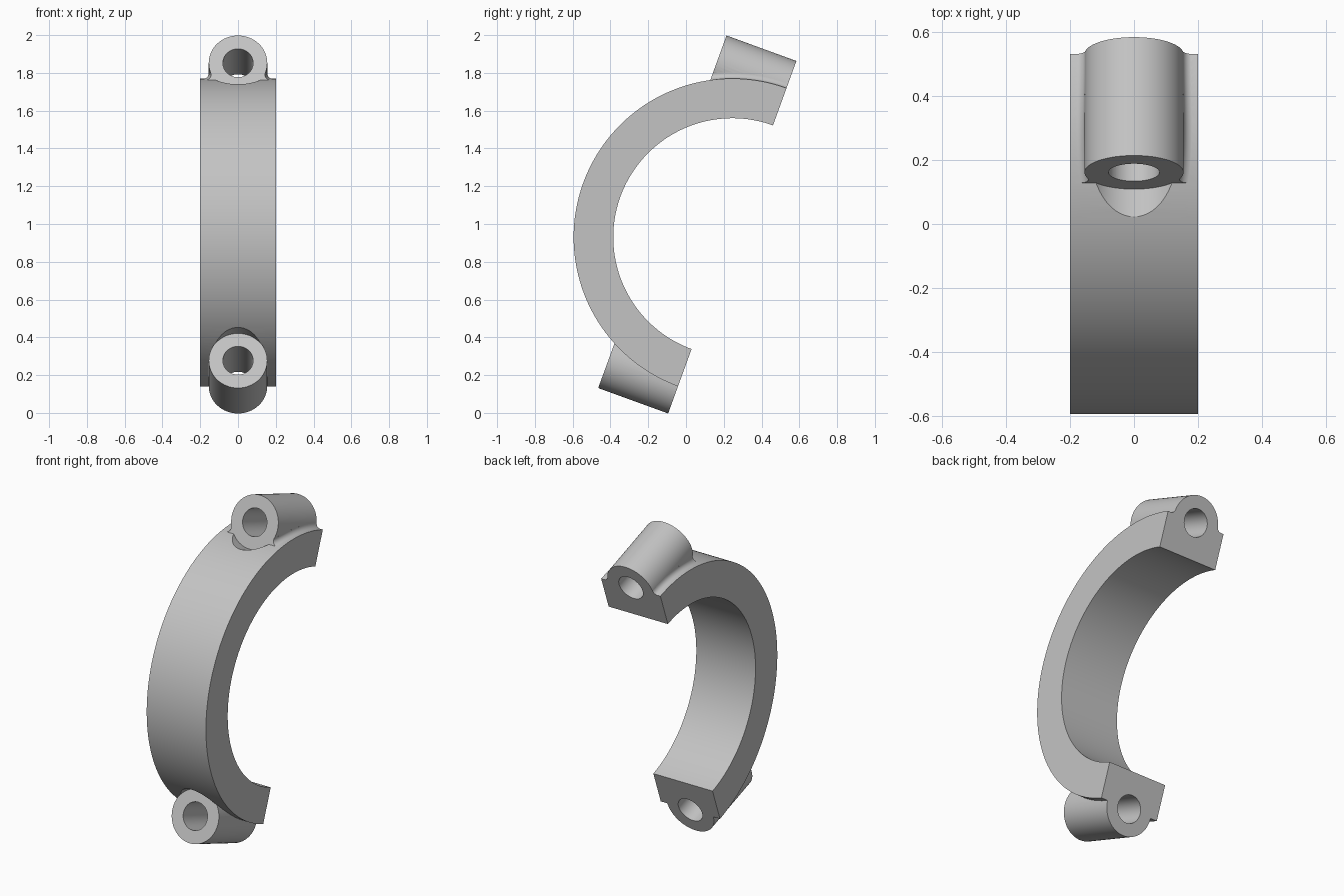
import bpy
import bmesh
from math import sin, cos, pi, sqrt, atan2, radians
from mathutils import Matrix, Vector

if "Cube" in bpy.data.objects:
    bpy.data.objects.remove(bpy.data.objects["Cube"])

# Working frame: y is the bolt direction, z runs along the split plane
R_OUT, R_IN, HALF_W = 0.84, 0.63, 0.2
BOSS_R, HOLE_R, BOSS_LEN, BOSS_Z = 0.155, 0.08, 0.394, 0.838
FILLET_R = 0.03
PLACE = Matrix.Translation((0, 0.245, 0.93)) @ Matrix.Rotation(radians(-20), 4, 'X')

grey = bpy.data.materials.new("plain grey")
grey.use_nodes = True
colour = (0.55, 0.55, 0.55, 1)
grey.diffuse_color = colour
grey.node_tree.nodes["Principled BSDF"].inputs["Base Color"].default_value = colour


def loft(name, sections):
    """Closed solid through a list of matching point loops."""
    bm = bmesh.new()
    loops = [[bm.verts.new(p) for p in s] for s in sections]
    n = len(loops[0])
    for a, b in zip(loops, loops[1:]):
        for i in range(n):
            j = (i + 1) % n
            bm.faces.new((a[i], a[j], b[j], b[i]))
    bm.faces.new(loops[0])
    bm.faces.new(loops[-1])
    bmesh.ops.recalc_face_normals(bm, faces=bm.faces)
    mesh = bpy.data.meshes.new(name)
    bm.to_mesh(mesh)
    bm.free()
    mesh.materials.append(grey)
    ob = bpy.data.objects.new(name, mesh)
    bpy.context.collection.objects.link(ob)
    return ob


def rod(name, radius, y0, y1, z, n=64):
    ring = [(radius * cos(2 * pi * i / n), z + radius * sin(2 * pi * i / n)) for i in range(n)]
    return loft(name, [[(x, y, h) for x, h in ring] for y in (y0, y1)])


def combine(target, tool, operation):
    mod = target.modifiers.new(operation.title(), 'BOOLEAN')
    mod.operation, mod.object, mod.solver = operation, tool, 'EXACT'
    bpy.context.view_layer.objects.active = target
    bpy.ops.object.modifier_apply(modifier=mod.name)
    bpy.data.objects.remove(tool)


def fillet_section(y, steps=8):
    """Cross-section of the blend between boss and band at one station."""
    surface = sqrt(R_OUT ** 2 - y ** 2) - 0.0005
    rise = surface + FILLET_R - BOSS_Z
    cx = sqrt((BOSS_R + FILLET_R) ** 2 - rise ** 2)
    start, end = -pi / 2, -pi + atan2(rise, cx)
    side = [(cx, surface - 0.05)]
    for i in range(steps + 1):
        a = start + (end - start) * i / steps
        side.append((cx + FILLET_R * cos(a), surface + FILLET_R + FILLET_R * sin(a)))
    outline = side + [(-x, z) for x, z in reversed(side)]
    return [(x, y, z) for x, z in outline]


# Half-ring band
ARC = 96
angles = [pi / 2 + pi * i / ARC for i in range(ARC + 1)]
profile = [(R_OUT * cos(a), R_OUT * sin(a)) for a in angles]
profile += [(R_IN * cos(a), R_IN * sin(a)) for a in reversed(angles)]
clamp = loft("half_ring_clamp", [[(x, y, z) for y, z in profile] for x in (-HALF_W, HALF_W)])

# Bolt bosses, with a blend along the upper one
for side in (1, -1):
    combine(clamp, rod("boss", BOSS_R, -BOSS_LEN, 0, side * BOSS_Z), 'UNION')
stations = [-BOSS_LEN * (1 - i / 16) for i in range(17)]
combine(clamp, loft("boss_fillet", [fillet_section(y) for y in stations]), 'UNION')

# Bolt-head recesses in the band and through holes
for side in (1, -1):
    combine(clamp, rod("recess", BOSS_R - 0.002, -0.65, -BOSS_LEN, side * BOSS_Z), 'DIFFERENCE')
    combine(clamp, rod("bolt_hole", HOLE_R, -0.7, 0.1, side * BOSS_Z), 'DIFFERENCE')

# Tilt into place and shade
clamp.data.transform(PLACE)
bpy.ops.object.select_all(action='DESELECT')
clamp.select_set(True)
bpy.context.view_layer.objects.active = clamp
bpy.ops.object.shade_smooth_by_angle(angle=radians(30))
